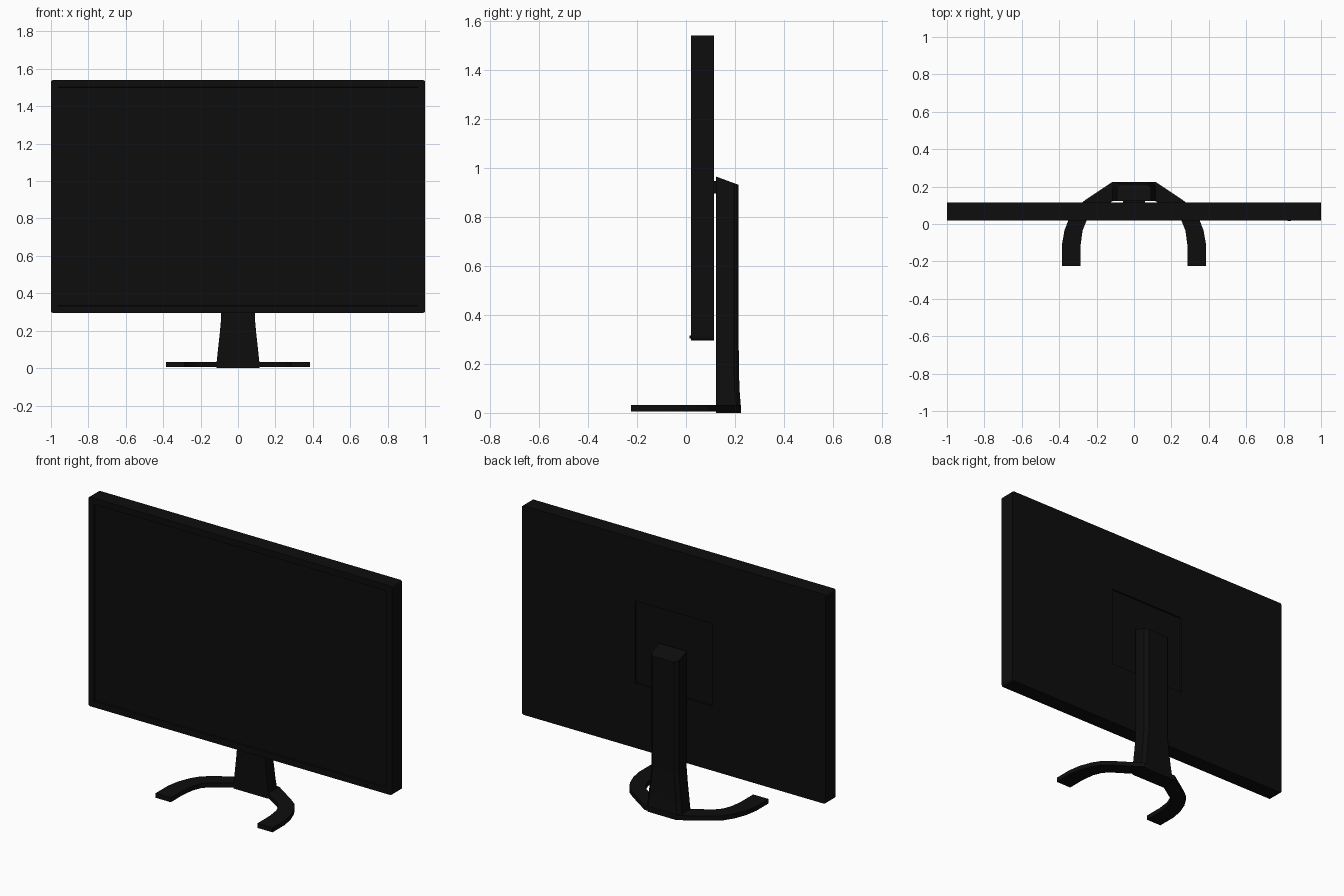
import bpy
import bmesh
from mathutils import Vector

cube = bpy.data.objects.get("Cube")
if cube:
    bpy.data.objects.remove(cube, do_unlink=True)

# One matt black plastic throughout
black = bpy.data.materials.new("black_plastic")
black.use_nodes = True
color = (0.004, 0.004, 0.004, 1)
black.diffuse_color = color
black.node_tree.nodes["Principled BSDF"].inputs["Base Color"].default_value = color


def finish(name, bm):
    bmesh.ops.recalc_face_normals(bm, faces=bm.faces[:])
    mesh = bpy.data.meshes.new(name)
    bm.to_mesh(mesh)
    bm.free()
    mesh.materials.append(black)
    obj = bpy.data.objects.new(name, mesh)
    bpy.context.collection.objects.link(obj)
    return obj


def box(low, high):
    low, high = Vector(low), Vector(high)
    bm = bmesh.new()
    bmesh.ops.create_cube(bm, size=1)
    for v in bm.verts:
        v.co = (low + high) / 2 + v.co * (high - low)
    return bm


def face_towards(bm, y_sign):
    bm.normal_update()
    return max(bm.faces, key=lambda f: f.normal.y * y_sign)


def loft(name, sections):
    bm = bmesh.new()
    rings = [[bm.verts.new(p) for p in pts] for pts in sections]
    for a, b in zip(rings, rings[1:]):
        for i in range(len(a)):
            j = (i + 1) % len(a)
            bm.faces.new((a[i], a[j], b[j], b[i]))
    bm.faces.new(rings[0])
    bm.faces.new(rings[-1])
    return finish(name, bm)


# Display housing: recessed screen in front, recessed square mount behind
bm = box((-1, 0.02, 0.295), (1, 0.115, 1.54))
corner_edges = [e for e in bm.edges if abs(e.verts[0].co.y - e.verts[1].co.y) > 0.05]

screen = face_towards(bm, -1)
bmesh.ops.inset_region(bm, faces=[screen], thickness=0.052)
bmesh.ops.inset_region(bm, faces=[screen], thickness=0.003, depth=-0.008)

mount = face_towards(bm, 1)
bmesh.ops.inset_region(bm, faces=[mount], thickness=0.1)
for v in mount.verts:
    v.co.x = 0.255 if v.co.x > 0 else -0.255
    v.co.z = 1.17 if v.co.z > 0.9 else 0.68
bmesh.ops.inset_region(bm, faces=[mount], thickness=0.002, depth=-0.008)

bmesh.ops.bevel(bm, geom=corner_edges, offset=0.012, segments=3,
                profile=0.5, affect='EDGES')
finish("display_housing", bm)

# Small button on the lower bezel
finish("power_button", box((0.82, 0.015, 0.303), (0.84, 0.022, 0.316)))

# Block joining the housing to the column
finish("mount_bracket", box((-0.06, 0.1, 0.895), (0.06, 0.14, 0.945)))


# Column: chamfered back corners, flared foot and sloping top
def column_section(z, w, back, slope=0):
    c, front = 0.02, 0.122
    outline = [(-w, front), (-w, back - c), (c - w, back),
               (w - c, back), (w, back - c), (w, front)]
    return [(x, y, z + slope * (back - y)) for x, y in outline]


loft("stand_column", [
    column_section(0, 0.115, 0.225),
    column_section(0.035, 0.114, 0.223),
    column_section(0.1, 0.107, 0.218),
    column_section(0.18, 0.098, 0.216),
    column_section(0.27, 0.09, 0.215),
    column_section(0.93, 0.09, 0.215, slope=0.37),
])

# Base: one flat horseshoe outline, mirrored about the centre
outer = [(0.385, -0.225), (0.385, -0.11), (0.372, -0.035), (0.345, 0.035),
         (0.31, 0.09), (0.265, 0.125), (0.115, 0.225)]
inner = [(0.115, 0.122), (0.225, 0.05), (0.255, 0.015), (0.275, -0.035),
         (0.285, -0.11), (0.285, -0.225)]
mirror = lambda pts: [(-x, y) for x, y in reversed(pts)]

bm = bmesh.new()
outline = outer + mirror(outer) + mirror(inner) + inner
# Start at the right tip, sweep the back edge, then return along the inside
base_face = bm.faces.new([bm.verts.new((x, y, 0.005)) for x, y in
                          outer + mirror(outer) + mirror(inner) + inner])
grown = bmesh.ops.extrude_face_region(bm, geom=[base_face])
for item in grown["geom"]:
    if isinstance(item, bmesh.types.BMVert):
        item.co.z = 0.032
bmesh.ops.triangulate(bm, faces=[f for f in bm.faces if len(f.verts) > 4])
finish("stand_base", bm)
